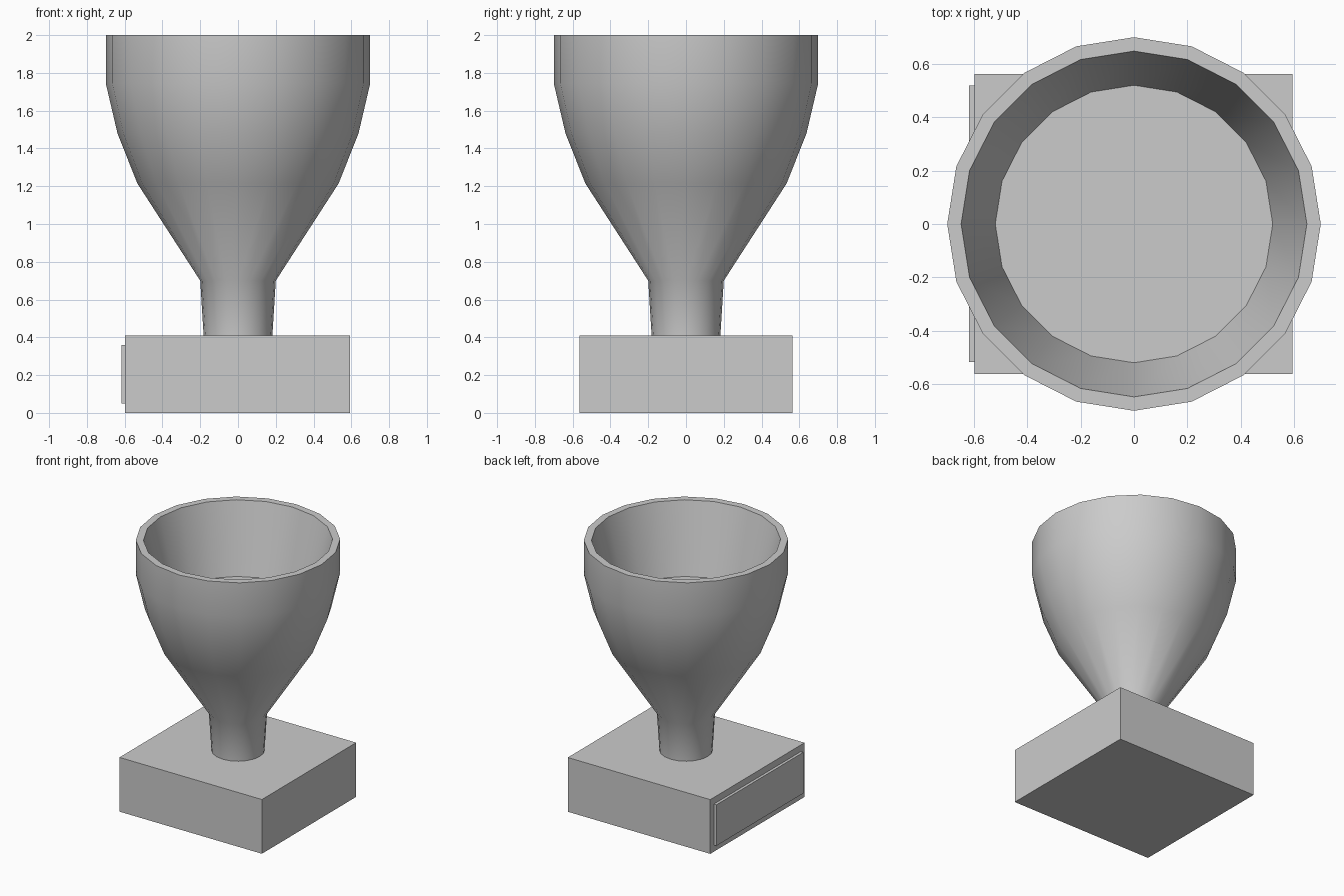
import bpy, bmesh, math
from mathutils import Vector

if "Cube" in bpy.data.objects:
    bpy.data.objects.remove(bpy.data.objects["Cube"])


def box(name, lo, hi):
    lo, hi = Vector(lo), Vector(hi)
    bpy.ops.mesh.primitive_cube_add(size=1, location=(lo + hi) / 2)
    ob = bpy.context.object
    ob.name = name
    ob.scale = hi - lo
    bpy.ops.object.transform_apply(location=False, rotation=False, scale=True)
    return ob


def lathe(name, profile, sides):
    # rings of vertices joined by quads, capped at both ends
    bm = bmesh.new()
    rings = []
    for r, z in profile:
        rings.append([bm.verts.new((r * math.cos(i * math.tau / sides),
                                    r * math.sin(i * math.tau / sides), z))
                      for i in range(sides)])
    for a, b in zip(rings, rings[1:]):
        for i in range(sides):
            j = (i + 1) % sides
            bm.faces.new((a[i], a[j], b[j], b[i]))
    bm.faces.new(rings[0][::-1])
    bm.faces.new(rings[-1])
    bmesh.ops.recalc_face_normals(bm, faces=bm.faces)
    mesh = bpy.data.meshes.new(name)
    bm.to_mesh(mesh)
    bm.free()
    ob = bpy.data.objects.new(name, mesh)
    bpy.context.collection.objects.link(ob)
    bpy.ops.object.select_all(action='DESELECT')
    ob.select_set(True)
    bpy.context.view_layer.objects.active = ob
    bpy.ops.object.shade_smooth_by_angle(angle=math.radians(40))
    return ob


# square plinth and the thin plaque on its left side
box("plinth", (-0.597, -0.563, 0), (0.594, 0.563, 0.41))
box("plaque", (-0.618, -0.518, 0.05), (-0.59, 0.52, 0.36))

# stem and bowl in one turned profile: up the outside, over the rim, down to the floor
lathe("cup", [(0.182, 0.41), (0.2, 0.7), (0.533, 1.215), (0.638, 1.48),
              (0.7, 1.745), (0.7, 2.0), (0.648, 2.0), (0.52, 1.48)], 20)
